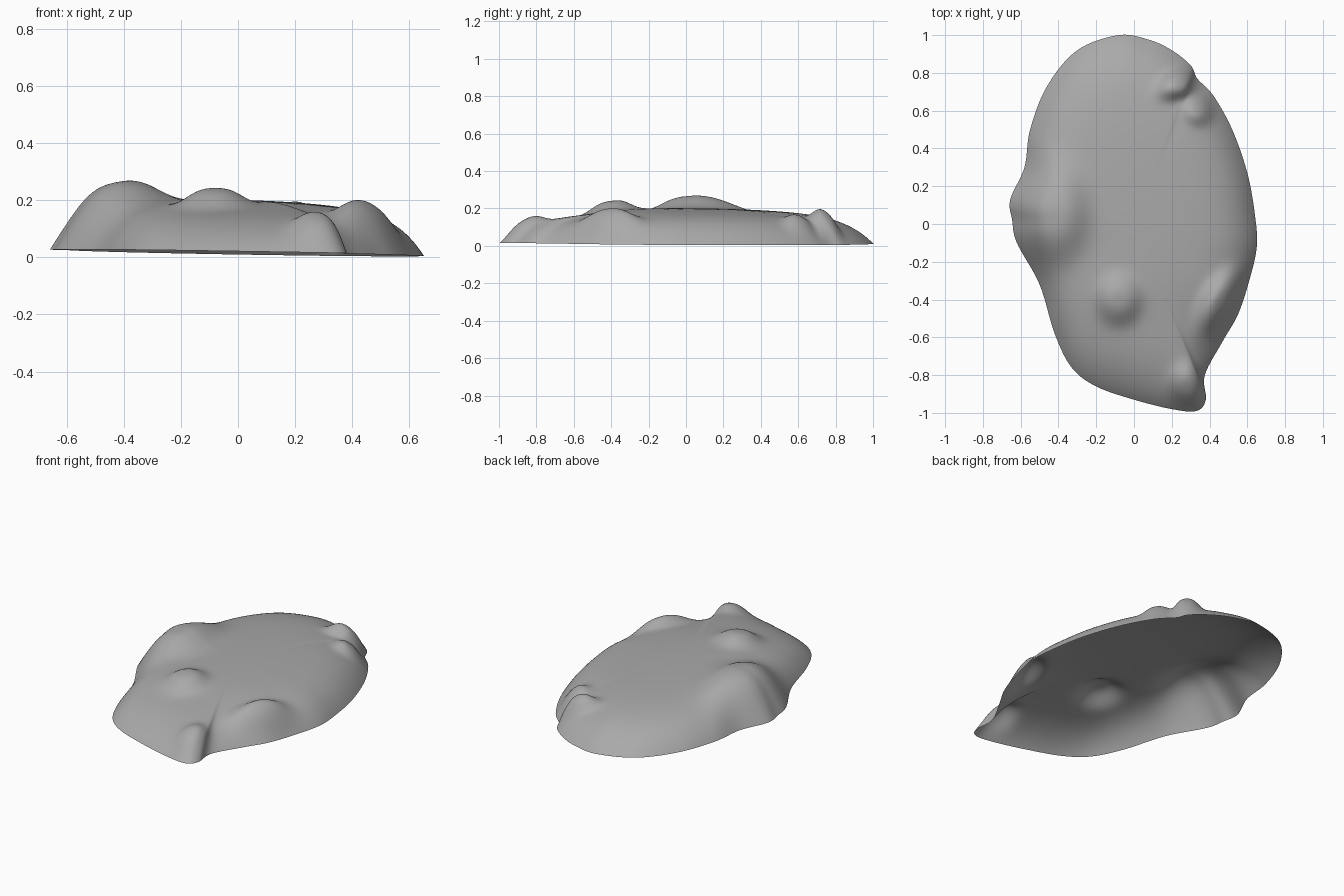
import bpy, bmesh, math
from mathutils import Vector

if "Cube" in bpy.data.objects:
    bpy.data.objects.remove(bpy.data.objects["Cube"])

# Rim of the slab, clockwise from the back
RIM = [(-.08, 1), (.08, .975), (.2, .92), (.3, .84), (.335, .77), (.42, .68),
       (.52, .5), (.6, .27), (.64, .05), (.65, -.12), (.61, -.3), (.55, -.48),
       (.47, -.62), (.375, -.8), (.38, -.93), (.33, -.99), (.2, -.98), (0, -.93),
       (-.2, -.86), (-.33, -.76), (-.42, -.58), (-.5, -.32), (-.62, -.1),
       (-.645, .02), (-.655, .13), (-.58, .3), (-.55, .5), (-.46, .73), (-.3, .92)]

# Knobs: centre x, y, radius x, y, turn in degrees, height
KNOBS = [(-.43, .06, .17, .25, 0, .085),
         (-.08, -.4, .11, .12, 0, .055),
         (.46, -.41, .09, .17, -30, .075),
         (.25, .75, .12, .07, 25, .085),
         (.34, .61, .08, .08, 0, .05),
         (.28, -.86, .09, .11, 0, .05),
         (0, -.7, .5, .3, 0, -.02)]
STEPS = 8
RINGS = 60


def smooth_loop(points):
    """Closed Catmull-Rom curve through the points."""
    pts = [Vector(p) for p in points]
    n = len(pts)
    loop = []
    for i in range(n):
        a, b, c, d = (pts[(i + k - 1) % n] for k in range(4))
        for s in range(STEPS):
            t = s / STEPS
            loop.append((2 * b + (c - a) * t + (2 * a - 5 * b + 4 * c - d) * t ** 2
                         + (3 * b - a - 3 * c + d) * t ** 3) / 2)
    return loop


def knob_height(x, y):
    total = 0
    for cx, cy, rx, ry, turn, height in KNOBS:
        a = math.radians(turn)
        dx, dy = x - cx, y - cy
        u = (dx * math.cos(a) + dy * math.sin(a)) / rx
        v = (dy * math.cos(a) - dx * math.sin(a)) / ry
        total += height * math.exp(-math.hypot(u, v) ** 3)
    return total


def surface(p, t):
    """Height at p, where t runs from the middle to the rim."""
    rim = max(0, .016 - .018 * p.x - .006 * p.y)
    dome = .185 * (1 - .3 * t ** 2 - .7 * t ** 7)
    return Vector((p.x, p.y, rim + dome + knob_height(p.x, p.y) * (1 - t ** 12)))


# Rock shell, open underneath
bm = bmesh.new()
loop = smooth_loop(RIM)
middle = bm.verts.new(surface(Vector((0, 0)), 0))
previous = None
for r in range(1, RINGS + 1):
    t = (r / RINGS) ** .8
    ring = [bm.verts.new(surface(p * t, t)) for p in loop]
    for i in range(len(ring)):
        j = (i + 1) % len(ring)
        if previous:
            bm.faces.new((previous[i], previous[j], ring[j], ring[i]))
        else:
            bm.faces.new((middle, ring[j], ring[i]))
    previous = ring
mesh = bpy.data.meshes.new("rock_slab")
bm.normal_update()
for face in bm.faces:
    if face.normal.z < 0:
        face.normal_flip()
    face.smooth = True
bm.to_mesh(mesh)
bm.free()
rock = bpy.data.objects.new("rock_slab", mesh)
bpy.context.collection.objects.link(rock)

# Stone colour
stone = bpy.data.materials.new("stone_grey")
stone.use_nodes = True
stone.diffuse_color = (.4, .4, .4, 1)
stone.node_tree.nodes["Principled BSDF"].inputs["Base Color"].default_value = (.4, .4, .4, 1)
mesh.materials.append(stone)
